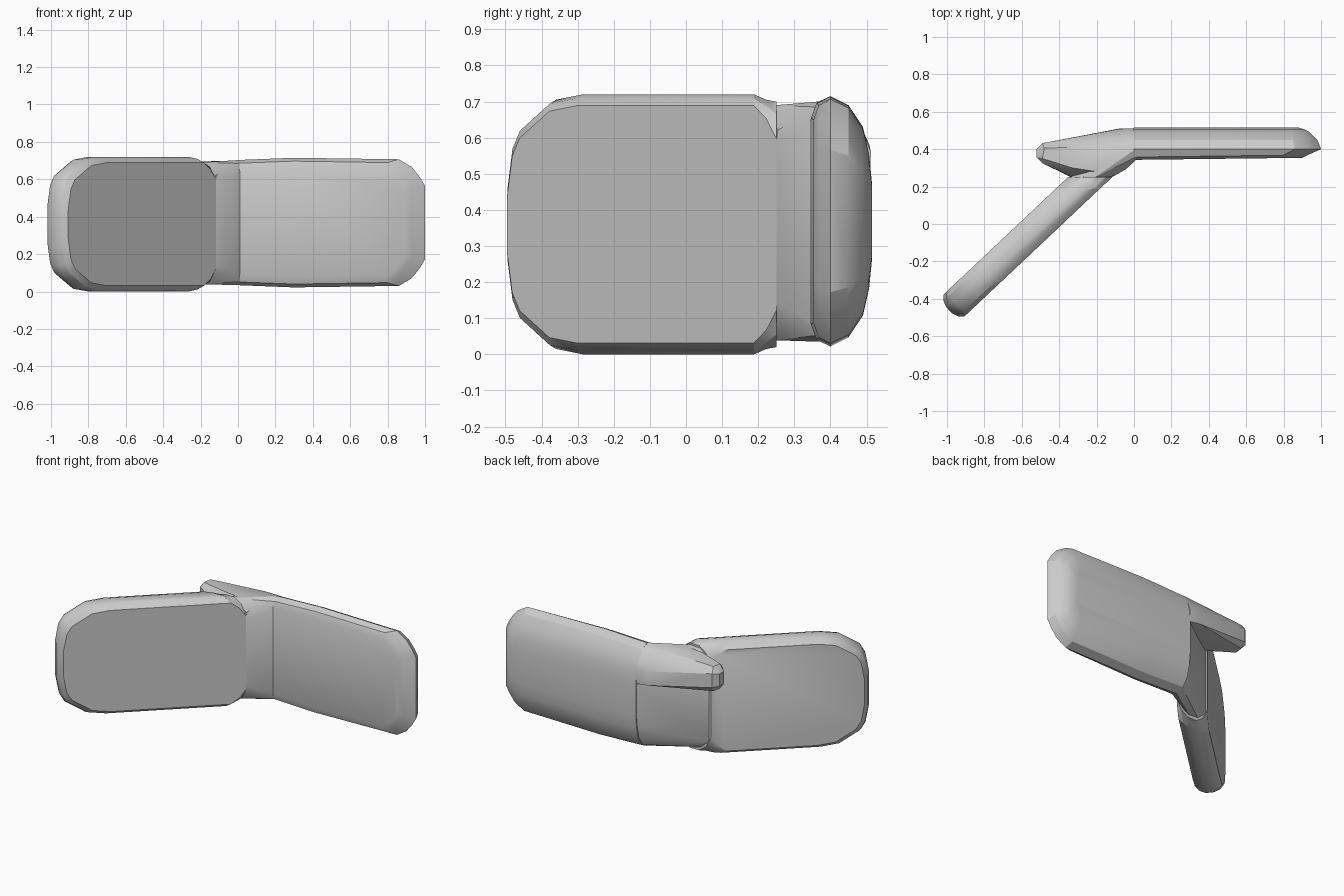
import bpy, bmesh, math
from mathutils import Vector

if "Cube" in bpy.data.objects:
    bpy.data.objects.remove(bpy.data.objects["Cube"])


def finish(name, bm, angle=25):
    bmesh.ops.recalc_face_normals(bm, faces=bm.faces)
    mesh = bpy.data.meshes.new(name)
    bm.to_mesh(mesh)
    bm.free()
    ob = bpy.data.objects.new(name, mesh)
    bpy.context.collection.objects.link(ob)
    bpy.ops.object.select_all(action='DESELECT')
    ob.select_set(True)
    bpy.context.view_layer.objects.active = ob
    bpy.ops.object.shade_smooth_by_angle(angle=math.radians(angle))
    return ob


def outline(length, z0, z1, corner, joint):
    """Half outline from joint to free end, mirrored top to bottom.
    Corner lists hold (distance from end, drop from top)."""
    mid = (z0 + z1) / 2
    half = (z1 - z0) / 2
    top = [(a, half - d) for a, d in joint]
    top += [(length - a, half - d) for a, d in corner]
    return [(a, mid + h) for a, h in top] + [(a, mid - h) for a, h in reversed(top)]


def loft(name, layers, place):
    """Stack outlines across the thickness and skin them."""
    bm = bmesh.new()
    rings = [[bm.verts.new(place(w, a, z)) for a, z in pts] for w, pts in layers]
    for r, s in zip(rings, rings[1:]):
        for i in range(len(r)):
            j = (i + 1) % len(r)
            bm.faces.new((r[i], r[j], s[j], s[i]))
    bm.faces.new(rings[0])
    bm.faces.new(rings[-1])
    return finish(name, bm)


def hull(name, points):
    bm = bmesh.new()
    for p in points:
        bm.verts.new(p)
    res = bmesh.ops.convex_hull(bm, input=bm.verts)
    junk = {g for g in res["geom_interior"] + res["geom_unused"]
            if isinstance(g, bmesh.types.BMVert)}
    bmesh.ops.delete(bm, geom=list(junk), context='VERTS')
    return finish(name, bm)


# straight slab: flat front, rounded back (y, z inset, end inset)
profile = [(.343, .06, .10), (.358, .018, .07), (.40, 0, .0), (.45, .025, .02),
           (.49, .085, .06), (.507, .16, .09), (.515, .24, .12)]
layers = []
for y, zi, ei in profile:
    k = max(.2, 1 - zi * 3)
    corner = [(.14, .008), (.07, .05), (.03, .10), (0, .15)]
    corner = [(a * k, d * k) for a, d in corner]
    layers.append((y, outline(1 - ei, .022 + zi, .715 - zi, corner,
                              [(0, .012 * k), (.3, 0)])))
loft("straight_slab", layers,
     lambda w, a, z: Vector((a, w + .012 * a * (1 if w < .38 else 0), z)))

# angled slab: bevelled plate cut off along the joint plane y = .25
u, n = Vector((.728, .686, 0)), Vector((.686, -.728, 0))
layers = []
for w, ins in [(-.262, .035), (-.285, .012), (-.32, 0), (-.365, 0),
               (-.40, .012), (-.424, .035)]:
    start = (.25 - w * n.y) / u.y
    layers.append((w, outline(start + 1.035 - ins, ins * .9, .72 - ins * .9,
                              [(.28, 0), (.17, .015), (.05, .09), (.02, .14), (0, .25)],
                              [(0, .02 + ins * 2), (.04, .015 + ins * .6), (.09, 0)])))
loft("angled_slab", layers,
     lambda w, a, z: u * ((.25 - w * n.y) / u.y - a) + n * w + Vector((0, 0, z)))

# joint block: hull between the two slab ends
pts = []
for y, zi, ei in profile:
    pts += [(.01, y, .034 + zi), (.01, y, .703 - zi)]
for x, zi in [(-.12, .11), (-.17, .03), (-.21, .005), (-.28, .01), (-.34, .06)]:
    pts += [(x, .249, .034 + zi), (x, .249, .695 - zi)]
pts += [(-.04, .295, .12), (-.04, .295, .61)]
hull("joint_block", pts)

# side tab: tapered finger along the top of the joint
pts = [(0, .51, .48), (0, .512, .56), (0, .49, .62), (0, .45, .68), (0, .40, .70),
       (-.08, .51, .49), (-.08, .508, .58), (-.1, .42, .698),
       (-.12, .252, .50), (-.12, .252, .62), (-.20, .28, .69),
       (-.34, .252, .52), (-.34, .255, .63), (-.33, .30, .69), (0, .36, .48)]
for x, y, h in [(-.49, .325, .05), (-.49, .35, .08), (-.48, .405, .08), (-.49, .432, .045),
                (-.52, .355, .04), (-.52, .40, .04)]:
    pts += [(x, y, .60 - h), (x, y, .60 + h)]
hull("side_tab", pts)
